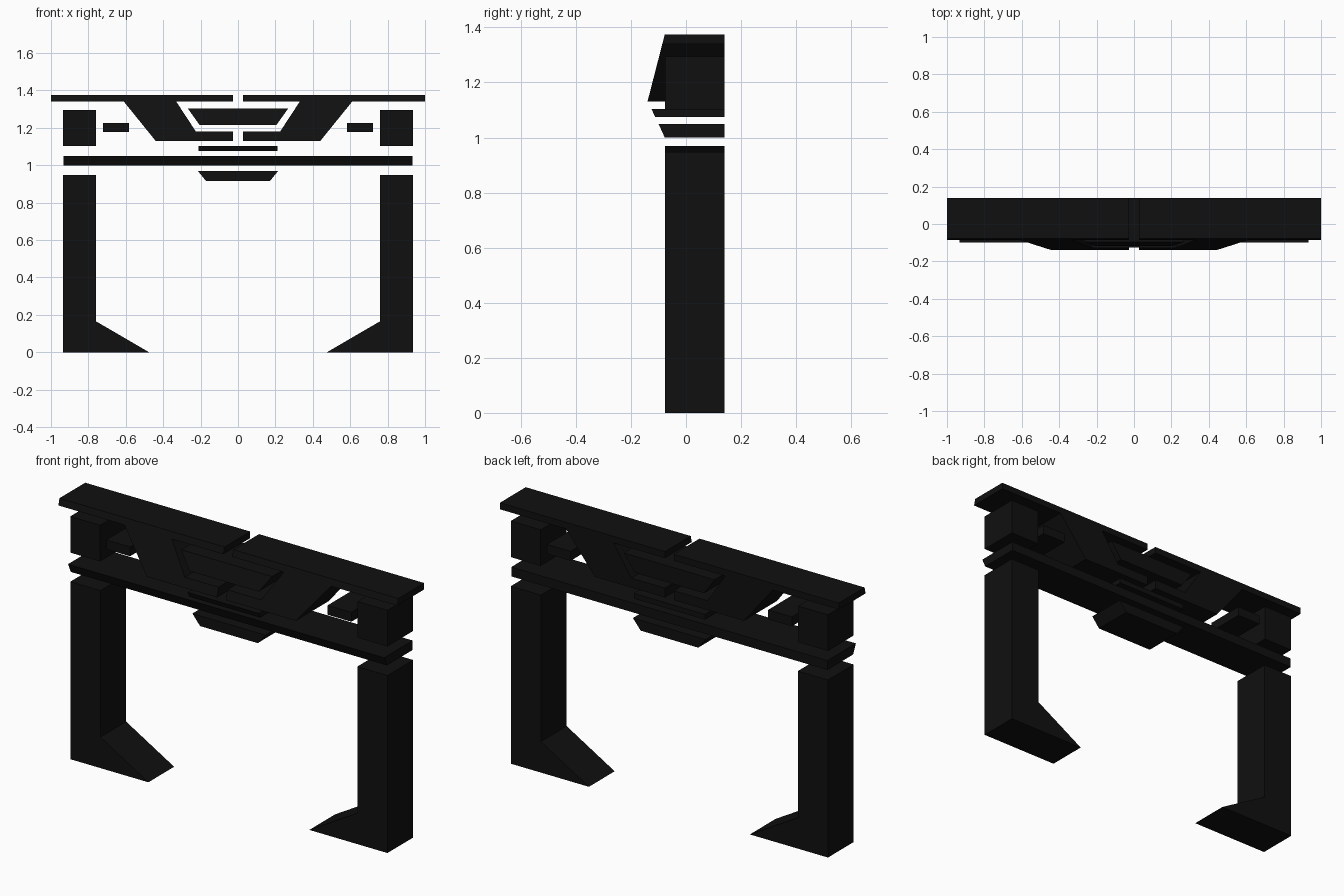
import bpy
import bmesh

BACK, FRONT = 0.14, -0.077

cube = bpy.data.objects.get("Cube")
if cube:
    bpy.data.objects.remove(cube, do_unlink=True)

black = bpy.data.materials.new("matte black")
black.use_nodes = True
colour = (0.005, 0.005, 0.005, 1)
black.diffuse_color = colour
black.node_tree.nodes["Principled BSDF"].inputs["Base Color"].default_value = colour


def flat(z):
    return FRONT


def slope(z_a, y_a, z_b, y_b):
    """Front depth that changes evenly with height."""
    return lambda z: y_a + (y_b - y_a) * (z - z_a) / (z_b - z_a)


def prism(name, outline, front=flat, mirrored=False):
    """Solid with an (x, z) outline, a flat back and a front set by height."""
    bm = bmesh.new()
    near = [bm.verts.new((x, front(z), z)) for x, z in outline]
    far = [bm.verts.new((x, BACK, z)) for x, z in outline]
    bm.faces.new(near)
    bm.faces.new(far[::-1])
    for i in range(len(outline)):
        j = (i + 1) % len(outline)
        bm.faces.new((near[j], near[i], far[i], far[j]))
    bmesh.ops.recalc_face_normals(bm, faces=bm.faces)
    mesh = bpy.data.meshes.new(name)
    bm.to_mesh(mesh)
    bm.free()
    mesh.materials.append(black)
    obj = bpy.data.objects.new(name, mesh)
    bpy.context.collection.objects.link(obj)
    if mirrored:
        obj.modifiers.new("Mirror", "MIRROR").use_mirror_merge = False
    return obj


def trapezoid(bottom, top, z_low, z_high):
    """Symmetric outline from two half widths."""
    return [(-bottom, z_low), (bottom, z_low), (top, z_high), (-top, z_high)]


def box(x_low, x_high, z_low, z_high):
    return [(x_low, z_low), (x_high, z_low), (x_high, z_high), (x_low, z_high)]


# Top shelf halves with the angled brackets, leaning forward toward the bottom
lean = slope(1.375, FRONT, 1.13, -0.14)
prism("shelf_bracket", [
    (1, 1.375), (0.026, 1.375), (0.026, 1.34), (0.33, 1.34), (0.225, 1.18),
    (0.026, 1.18), (0.026, 1.13), (0.44, 1.13), (0.61, 1.34), (1, 1.34),
], lean, mirrored=True)
prism("centre_panel", trapezoid(0.205, 0.268, 1.215, 1.303), lean)

# Blocks between the shelf and the beam
prism("corner_block", box(0.76, 0.936, 1.102, 1.295), mirrored=True)
prism("small_block", box(0.583, 0.723, 1.177, 1.227), mirrored=True)

# Ledge and beam with undercut fronts
prism("ledge", trapezoid(0.21, 0.21, 1.075, 1.103), slope(1.075, -0.112, 1.103, -0.125))
prism("beam", trapezoid(0.933, 0.933, 1.0, 1.05), slope(1.0, FRONT, 1.05, -0.10))
prism("keystone", trapezoid(0.17, 0.215, 0.915, 0.97))

# Legs with wedge feet pointing inward
prism("leg", [(0.936, 0), (0.936, 0.947), (0.758, 0.947), (0.758, 0.165), (0.475, 0)],
      mirrored=True)
